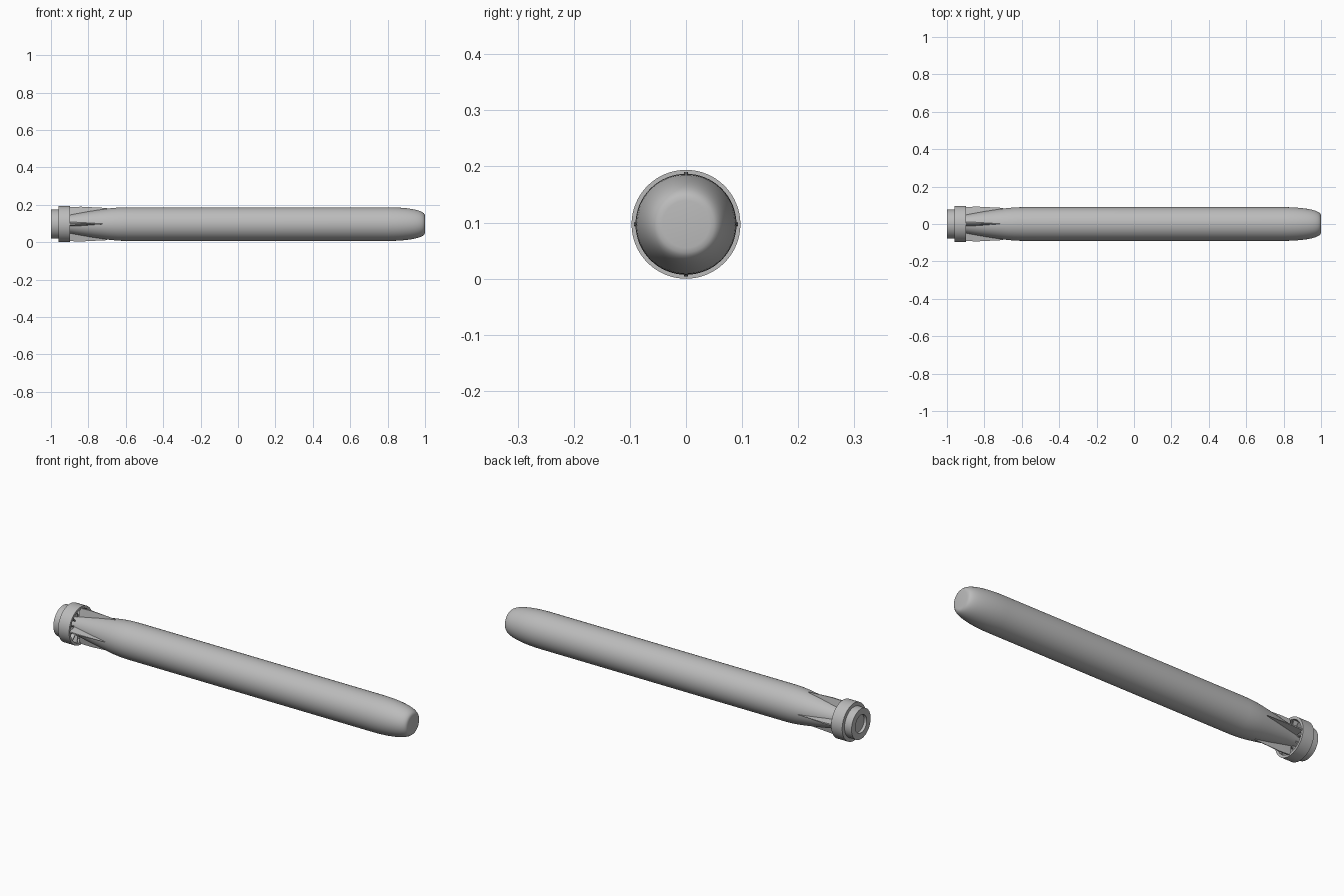
import bpy, bmesh, math
from mathutils import Matrix

cube = bpy.data.objects.get("Cube")
if cube:
    bpy.data.objects.remove(cube, do_unlink=True)

AXIS_Z = 0.097
SEGMENTS = 64

grey = bpy.data.materials.new("light grey")
grey.use_nodes = True
grey.diffuse_color = (0.5, 0.5, 0.5, 1)
grey.node_tree.nodes["Principled BSDF"].inputs["Base Color"].default_value = (0.5, 0.5, 0.5, 1)


def finish(name, bm, angle=30):
    bmesh.ops.recalc_face_normals(bm, faces=bm.faces)
    mesh = bpy.data.meshes.new(name)
    bm.to_mesh(mesh)
    bm.free()
    mesh.materials.append(grey)
    obj = bpy.data.objects.new(name, mesh)
    obj.location.z = AXIS_Z
    bpy.context.collection.objects.link(obj)
    bpy.ops.object.select_all(action='DESELECT')
    obj.select_set(True)
    bpy.context.view_layer.objects.active = obj
    bpy.ops.object.shade_smooth_by_angle(angle=math.radians(angle))
    return obj


def lathe(name, profile, closed=False):
    """Spin (x, radius) points about the long axis."""
    bm = bmesh.new()
    verts = [bm.verts.new((x, 0, r)) for x, r in profile]
    pairs = list(zip(verts, verts[1:]))
    if closed:
        pairs.append((verts[-1], verts[0]))
    edges = [bm.edges.new(p) for p in pairs]
    bmesh.ops.spin(bm, geom=verts + edges, cent=(0, 0, 0), axis=(1, 0, 0),
                   angle=math.tau, steps=SEGMENTS)
    bmesh.ops.remove_doubles(bm, verts=bm.verts, dist=0.0002)
    return finish(name, bm)


def around(name, count, add_blade, offset=0):
    """Repeat one blade evenly about the long axis."""
    bm = bmesh.new()
    for i in range(count):
        new = add_blade(bm)
        turn = Matrix.Rotation(math.tau * i / count + offset, 3, 'X')
        bmesh.ops.rotate(bm, verts=new, cent=(0, 0, 0), matrix=turn)
    return finish(name, bm, 20)


# Hull: tapered tail, straight barrel, rounded nose with a flat tip
tail = [(-0.97, 0), (-0.97, 0.044), (-0.9, 0.05), (-0.85, 0.059), (-0.79, 0.069),
        (-0.73, 0.078), (-0.68, 0.085), (-0.64, 0.0885), (-0.6, 0.09)]
nose = [(0.8 + 0.2 * math.sin(t), 0.042 + 0.048 * math.cos(t) ** 0.8)
        for t in (math.pi / 2 * i / 14 for i in range(14))]
lathe("hull", tail + nose + [(1, 0.042), (1, 0)])

# Shroud ring, open at the front
lathe("shroud_ring", [(-0.96, 0.07), (-0.96, 0.097), (-0.897, 0.097),
                      (-0.897, 0.084), (-0.945, 0.084), (-0.945, 0.07)], True)

# Exhaust nozzle with a recessed centre
lathe("nozzle", [(-0.945, 0.046), (-1, 0.046), (-1, 0.078), (-0.945, 0.078)], True)
lathe("nozzle_core", [(-0.985, 0), (-0.985, 0.047), (-0.945, 0.047), (-0.945, 0)])


# Four wedge fins, widest at the ring and pointed at the front
def fin(bm):
    rear = [bm.verts.new((-0.9, y, z)) for y, z in
            ((-0.013, 0.04), (0.013, 0.04), (0.004, 0.091), (-0.004, 0.091))]
    mid = [bm.verts.new((-0.84, y, z)) for y, z in
           ((-0.011, 0.05), (0.011, 0.05), (0.003, 0.093), (-0.003, 0.093))]
    front = [bm.verts.new((-0.7, 0, z)) for z in (0.075, 0.086)]
    low, high = front
    for a, b in ((rear, mid),):
        for i in range(4):
            j = (i + 1) % 4
            bm.faces.new((a[i], a[j], b[j], b[i]))
    bm.faces.new(rear)
    bm.faces.new((mid[0], mid[1], low))
    bm.faces.new((mid[1], mid[2], high, low))
    bm.faces.new((mid[2], mid[3], high))
    bm.faces.new((mid[3], mid[0], low, high))
    return rear + mid + front


around("tail_fins", 4, fin)


# Small vanes bridging the hull and the ring
def vane(bm):
    new = bmesh.ops.create_cube(bm, size=1)["verts"]
    bmesh.ops.scale(bm, verts=new, vec=(0.04, 0.005, 0.042))
    bmesh.ops.translate(bm, verts=new, vec=(-0.924, 0, 0.065))
    return new


around("duct_vanes", 12, vane, math.pi / 12)
